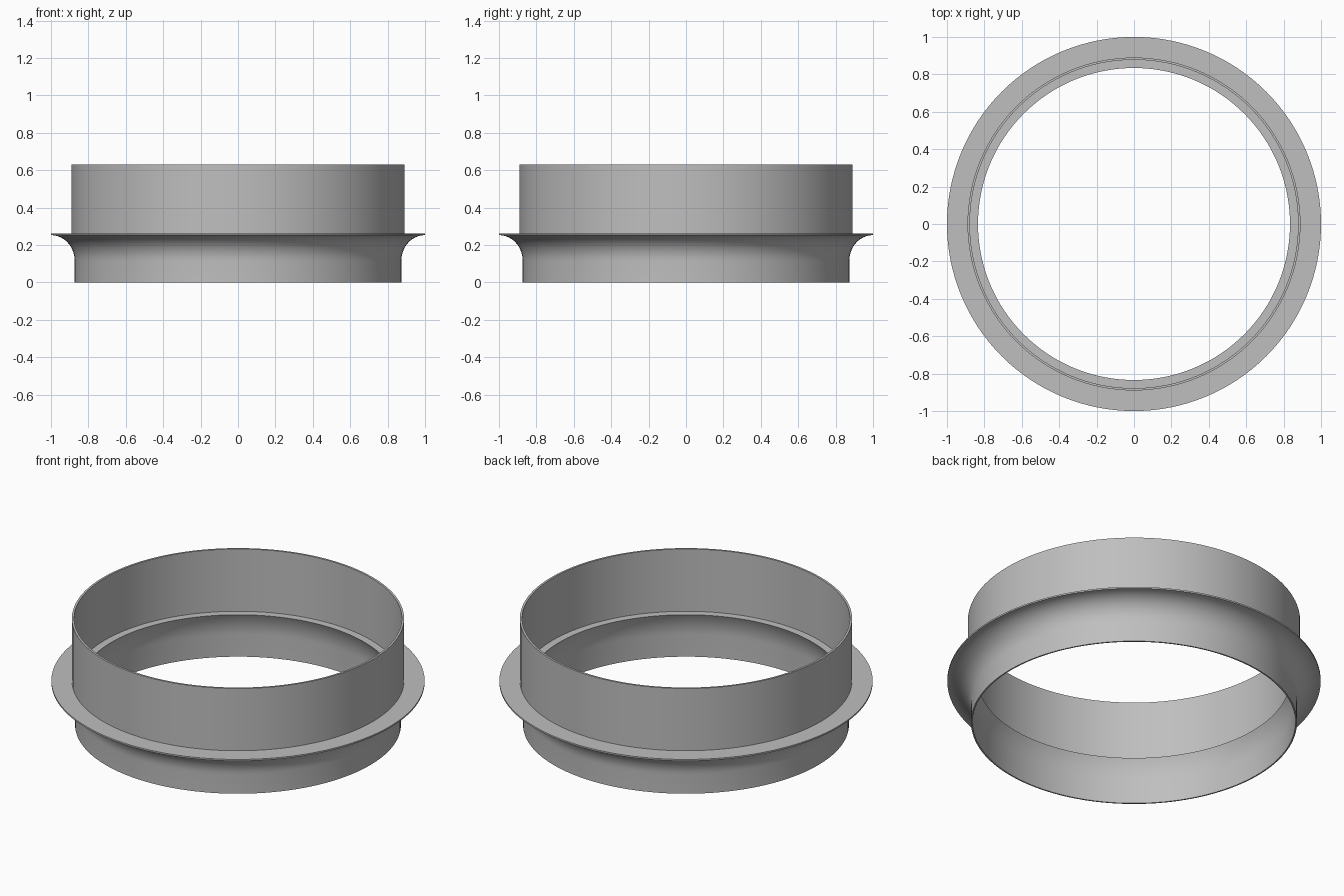
import bpy, bmesh, math

cube = bpy.data.objects.get("Cube")
if cube:
    bpy.data.objects.remove(cube, do_unlink=True)

SEGMENTS = 128

grey = bpy.data.materials.new("satin grey")
grey.use_nodes = True
colour = (0.52, 0.52, 0.52, 1)
grey.diffuse_color = colour
grey.node_tree.nodes["Principled BSDF"].inputs["Base Color"].default_value = colour


def arc(cx, cz, rx, rz, start, end, steps):
    """Points (radius, height) along an elliptical arc, angles in degrees."""
    angles = [math.radians(start + (end - start) * i / steps) for i in range(steps + 1)]
    return [(cx + rx * math.cos(a), cz + rz * math.sin(a)) for a in angles]


def lathe(name, profile):
    """Spin a closed (radius, height) profile around the z axis."""
    bm = bmesh.new()
    rings = []
    for i in range(SEGMENTS):
        a = 2 * math.pi * i / SEGMENTS
        rings.append([bm.verts.new((r * math.cos(a), r * math.sin(a), z)) for r, z in profile])
    n = len(profile)
    for i in range(SEGMENTS):
        here, there = rings[i], rings[(i + 1) % SEGMENTS]
        for j in range(n):
            k = (j + 1) % n
            bm.faces.new((here[j], there[j], there[k], here[k]))
    bmesh.ops.recalc_face_normals(bm, faces=bm.faces)
    mesh = bpy.data.meshes.new(name)
    bm.to_mesh(mesh)
    bm.free()
    mesh.materials.append(grey)
    obj = bpy.data.objects.new(name, mesh)
    bpy.context.collection.objects.link(obj)
    bpy.ops.object.select_all(action="DESELECT")
    obj.select_set(True)
    bpy.context.view_layer.objects.active = obj
    bpy.ops.object.shade_smooth_by_angle(angle=math.radians(30))


# Lower skirt, concave flare, flange, upper collar and inner lip in one profile
profile = [(0.865, 0), (0.873, 0)]
profile += arc(1.0, 0.115, 0.127, 0.138, 180, 90, 14)        # flare under the flange
profile += [(1.0, 0.262), (0.89, 0.262)]                     # flange edge and top
profile += [(0.89, 0.63), (0.878, 0.63), (0.878, 0.262)]     # upper collar
profile += arc(0.568, 0.13, 0.297, 0.297, 26.4, 0, 8)        # lip curving into the skirt
lathe("flanged_ring", profile)
